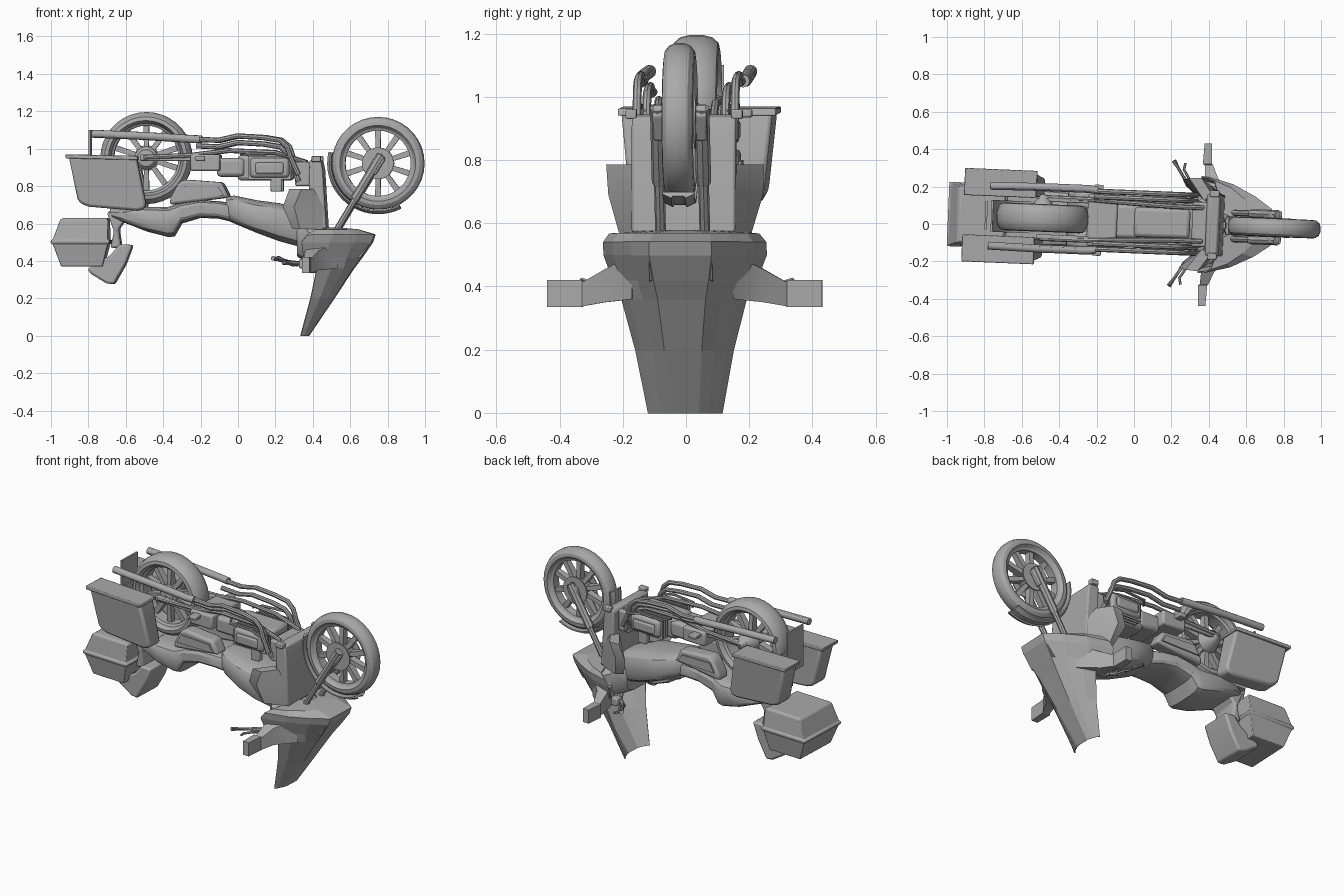
import bpy, bmesh, math
from mathutils import Vector

if "Cube" in bpy.data.objects:
    bpy.data.objects.remove(bpy.data.objects["Cube"], do_unlink=True)

grey = bpy.data.materials.new("plain grey")
grey.use_nodes = True
grey.diffuse_color = (0.4, 0.4, 0.4, 1)
grey.node_tree.nodes["Principled BSDF"].inputs["Base Color"].default_value = (0.4, 0.4, 0.4, 1)
parts = []


def finish(name, bm, mirror=False, bevel=0.0, thick=0.0):
    """Turn a bmesh into a part, sharing the slight yaw of the whole bike."""
    bmesh.ops.recalc_face_normals(bm, faces=bm.faces)
    me = bpy.data.meshes.new(name)
    bm.to_mesh(me)
    bm.free()
    ob = bpy.data.objects.new(name, me)
    bpy.context.collection.objects.link(ob)
    me.materials.append(grey)
    ob.rotation_euler.z = math.radians(-2.4)
    ob.location.y = 0.012
    if thick:
        m = ob.modifiers.new("thickness", 'SOLIDIFY')
        m.thickness, m.offset = thick, 0
    if bevel:
        m = ob.modifiers.new("bevel", 'BEVEL')
        m.width, m.segments = bevel, 2
    if mirror:
        ob.modifiers.new("mirror", 'MIRROR').use_axis = (False, True, False)
    parts.append(ob)


def skin(bm, rings, closed=True, loop=False, caps=True):
    """Bridge rings of points with quads."""
    rows = [[bm.verts.new(p) for p in r] for r in rings]
    n = len(rows[0])
    pairs = list(zip(rows, rows[1:])) + ([(rows[-1], rows[0])] if loop else [])
    for a, b in pairs:
        for i in range(n if closed else n - 1):
            j = (i + 1) % n
            bm.faces.new((a[i], a[j], b[j], b[i]))
    if caps and not loop:
        bm.faces.new(rows[0][::-1])
        bm.faces.new(rows[-1])


def prism(name, outline, y0, y1, slope=0.0, **kw):
    """Side outline in x, z pulled across y; slope narrows the outer side downward."""
    bm = bmesh.new()
    top = max(z for x, z in outline)
    skin(bm, [[(x, y0, z) for x, z in outline],
              [(x, y1 + slope * (z - top), z) for x, z in outline]])
    finish(name, bm, **kw)


def box(name, x0, x1, y0, y1, z0, z1, **kw):
    prism(name, [(x0, z0), (x1, z0), (x1, z1), (x0, z1)], y0, y1, **kw)


def hull(name, stations, n=16, power=0.6, **kw):
    """Rounded body from stations of x, low z, high z, half width."""
    rings = []
    for x, z0, z1, w in stations:
        ring = []
        for i in range(n):
            c, s = (f(math.tau * (i + .5) / n) for f in (math.cos, math.sin))
            ring.append((x, w * math.copysign(abs(c) ** power, c),
                         (z0 + z1) / 2 + (z1 - z0) / 2 * math.copysign(abs(s) ** power, s)))
        rings.append(ring)
    bm = bmesh.new()
    skin(bm, rings)
    finish(name, bm, **kw)


def tube(name, pts, r, n=8, **kw):
    pts = [Vector(p) for p in pts]
    rings = []
    for i, p in enumerate(pts):
        d = (pts[min(i + 1, len(pts) - 1)] - pts[max(i - 1, 0)]).normalized()
        u = d.cross(Vector((0, 1, 0)) if abs(d.y) < .8 else Vector((0, 0, 1))).normalized()
        v = d.cross(u)
        rings.append([p + r * (u * math.cos(a) + v * math.sin(a))
                      for a in (math.tau * k / n for k in range(n))])
    bm = bmesh.new()
    skin(bm, rings)
    finish(name, bm, **kw)


def lathe(name, profile, cx, cz, start=0, end=360, n=36, **kw):
    """Spin a closed r, y profile about a crosswise axis."""
    full = end - start == 360
    rings = []
    for i in range(n if full else n + 1):
        a = math.radians(start + (end - start) * i / n)
        rings.append([(cx + r * math.cos(a), y, cz + r * math.sin(a)) for r, y in profile])
    bm = bmesh.new()
    skin(bm, rings, loop=full)
    finish(name, bm, **kw)


def ring(name, half, cx, cz, **kw):
    """Symmetric closed profile from its +y half."""
    lathe(name, half + [(r, -y) for r, y in reversed(half)], cx, cz, **kw)


def wheel(name, cx, cz, R, h):
    ring(name + "_tyre", [(R - .06, .6 * h), (R - .045, .95 * h), (R - .025, .9 * h),
                          (R - .008, .65 * h), (R, .25 * h)], cx, cz)
    ring(name + "_rim", [(R - .073, .5 * h), (R - .055, .65 * h)], cx, cz)
    ring(name + "_hub", [(.004, .05), (.045, .045), (.062, .025)], cx, cz, n=20)
    bm = bmesh.new()
    for i in range(10):                       # broad flat spokes
        a = math.tau * (i + .5) / 10
        d, t = Vector((math.cos(a), 0, math.sin(a))), Vector((-math.sin(a), 0, math.cos(a)))
        skin(bm, [[Vector((cx, v * w, cz)) + d * r + t * u * k
                   for u, v in ((-1, -1), (1, -1), (1, 1), (-1, 1))]
                  for r, k, w in ((.04, .012, .025), (R - .065, .016, .016))])
    finish(name + "_spokes", bm)


# Wheels, mudguards and fork
FX, FZ, RX, RZ = .75, .922, -.49, .95
wheel("front_wheel", FX, FZ, .248, .052)
wheel("rear_wheel", RX, RZ, .246, .078)
lathe("rear_hub_cone", [(.004, .03), (.07, .03), (.05, .08), (.012, .125), (.004, .125)], RX, RZ, n=16)
ring("front_mudguard", [(.25, .05), (.258, .05), (.272, .022), (.264, .018)], FX, FZ, start=167, end=297, n=18)
ring("rear_mudguard", [(.265, .085), (.275, .085)], RX, RZ, start=178, end=262, n=14)
ring("front_brake_disc", [(.03, .052), (.085, .052), (.085, .046), (.03, .046)], FX, FZ, n=24)
tube("fork_legs", [(.77, .07, .965), (.63, .07, .735), (.625, .07, .73)], .024, mirror=True)
tube("fork_tubes", [(.65, .07, .765), (.51, .07, .53)], .017, mirror=True)
prism("fork_feet", [(.70, .88), (.74, .86), (.79, .94), (.77, .975), (.73, .95)], .05, .085, mirror=True, bevel=.006)

# Windscreen and nose fairing, one faceted shell with a closed cap
levels = [(0, .34, .375, .115), (.2, .395, .51, .153), (.36, .43, .615, .195), (.42, .36, .66, .225),
          (.5, .35, .715, .255), (.54, .38, .73, .255), (.565, .42, .64, .235), (.575, .48, .54, .06)]
cut = [(1, 0), (.86, .4), (.62, .75), (.38, 1)]
bm = bmesh.new()
skin(bm, [[(xe + f * (xc - xe), s * g * w, z) for s, seq in ((1, cut), (-1, cut[::-1])) for g, f in seq]
          for z, xe, xc, w in levels], closed=False, caps=False)
finish("nose_fairing", bm, thick=.008)
hull("dash_panel", [(.32, .42, .62, .13), (.38, .39, .62, .2), (.46, .40, .57, .225), (.56, .45, .56, .17)], n=12)
prism("headlight_hoods", [(.58, .40), (.66, .42), (.715, .5), (.66, .5)], .06, .1, mirror=True)

# Mirrors on tapered arms
bm = bmesh.new()
skin(bm, [[(x0, y, z0), (x1, y, z0), (x1, y, z1), (x0, y, z1)] for y, x0, x1, z0, z1 in (
    (.16, .38, .54, .36, .5), (.25, .37, .44, .35, .455), (.32, .365, .41, .338, .415),
    (.325, .355, .405, .335, .42), (.435, .36, .40, .335, .42))])
finish("mirrors", bm, mirror=True)

# Handlebars and levers
tube("handlebars", [(.38, .08, .44), (.35, .15, .385), (.28, .21, .39), (.20, .335, .415)], .013, mirror=True)
tube("levers", [(.31, .2, .375), (.28, .25, .385), (.255, .29, .385), (.262, .325, .39)], .007, n=6, mirror=True)
box("switch_pods", .335, .385, .15, .20, .36, .41, mirror=True, bevel=.008)

# Leg shields: cross plate with swept-back side wings
prism("leg_shield_plate", [(.39, .6), (.385, .93), (.40, .945), (.45, .935), (.46, .89), (.48, .57)], -.165, .165, bevel=.008)
box("leg_shield_tabs", .40, .45, .15, .185, .93, .96, mirror=True, bevel=.005)
bm = bmesh.new()
skin(bm, [[(x, y, z) for x, y in pts] for z, pts in (
    (.57, ((.47, .16), (.34, .21), (.30, .18), (.42, .12))),
    (.69, ((.465, .165), (.31, .245), (.25, .235), (.40, .12))),
    (.785, ((.41, .165), (.35, .25), (.285, .245), (.37, .13))))])
finish("leg_shield_wings", bm, mirror=True)

# Tank, seat, side covers and tail
hull("tank", [(-.06, .62, .745, .09), (-.02, .60, .75, .125), (.1, .55, .725, .155), (.22, .505, .71, .155),
              (.33, .475, .68, .13), (.46, .48, .62, .1)])
hull("seat", [(-.69, .64, .665, .08), (-.62, .61, .68, .13), (-.48, .555, .69, .155), (-.37, .527, .69, .15),
              (-.34, .53, .70, .145), (-.30, .60, .71, .14), (-.2, .63, .725, .135), (-.1, .625, .72, .12),
              (-.04, .61, .71, .1)], power=.5)
prism("side_covers", [(-.36, .70), (-.355, .74), (-.31, .82), (-.28, .835), (-.08, .82), (-.04, .74)],
      .06, .15, mirror=True, bevel=.015)
prism("cover_pads", [(-.33, .745), (-.30, .8), (-.1, .795), (-.07, .75)], .14, .158, mirror=True)
prism("tail_bracket", [(-.70, .66), (-.58, .65), (-.635, .57), (-.62, .47), (-.68, .47), (-.66, .56)], -.09, .09, bevel=.012)
prism("backrest", [(-.56, .485), (-.63, .49), (-.68, .43), (-.80, .36), (-.79, .335), (-.70, .28), (-.66, .275),
                   (-.60, .38)], -.1, .1, bevel=.012)

# Luggage
bm = bmesh.new()
skin(bm, [[(x0, -w, z), (x1, -w, z), (x1, w, z), (x0, w, z)] for z, x0, x1, w in (
    (.37, -.94, -.72, .145), (.49, -.985, -.69, .165), (.495, -.995, -.68, .172), (.51, -.995, -.68, .172),
    (.515, -.985, -.69, .165), (.62, -.945, -.69, .15), (.63, -.93, -.70, .14))])
finish("top_box", bm, bevel=.004)
prism("panniers", [(-.895, .955), (-.85, .73), (-.83, .705), (-.79, .69), (-.53, .668), (-.49, .68),
                   (-.485, .71), (-.535, .955)], .11, .24, slope=.1, mirror=True, bevel=.014)
prism("pannier_lids", [(-.915, .97), (-.91, .948), (-.525, .94), (-.53, .962)], .105, .25, mirror=True, bevel=.004)
box("rear_rack", -.68, -.5, -.13, .13, .66, .685)
box("rear_plate", -.797, -.785, -.075, .075, .84, 1.1)

# Exhausts: silencers and headers
tube("silencers", [(-.775, .16, 1.08), (-.5, .165, 1.068), (-.25, .165, 1.052), (-.2, .16, 1.05)], .021, n=12, mirror=True)
for k, (dz, dy) in enumerate(((0, .155), (-.035, .125))):
    tube("exhaust_pipes_%d" % (k + 1), [(-.22, dy, 1.05 + dz), (-.1, dy, 1.045 + dz), (0, dy, 1.068 + dz), (.14, dy, 1.06 + dz),
         (.23, dy, 1.045 + dz), (.27, dy, 1.01 + dz), (.29, dy, .95 + dz), (.33, dy, .86 + dz)],
         .014, mirror=True)
tube("frame_rails", [(-.5, .11, .955), (-.25, .11, .965), (-.05, .1, .99), (.2, .09, .98), (.36, .09, .93), (.44, .08, .7)], .013, mirror=True)

# Engine and drive
box("engine_core", .0, .3, -.08, .08, .83, .965, bevel=.02)
box("gearbox", -.25, -.09, -.14, .14, .88, .97, bevel=.012)
box("clutch_housing", -.11, .04, -.09, .09, .85, .95, bevel=.02)
box("cylinder_heads", .07, .28, .07, .15, .845, .95, mirror=True, bevel=.018)
box("valve_covers", .1, .25, .145, .165, .865, .925, mirror=True, bevel=.01)
for i in range(3):
    box("cooling_fin_%d" % (i + 1), .06, .29, .08 + i * .022, .088 + i * .022, .835, .96, mirror=True)
box("intake_boxes", .18, .24, .09, .13, .77, .84, mirror=True, bevel=.006)
tube("engine_guards", [(.02, .1, .97), (.05, .15, .97), (.2, .16, .975), (.29, .16, .95), (.31, .13, .86)], .008, mirror=True)
box("foot_pegs", -.22, -.17, .12, .19, .935, .96, mirror=True, bevel=.006)
box("swing_arm", -.52, -.2, .088, .112, .935, .97, mirror=True, bevel=.006)
box("radiator", .31, .39, -.12, .12, .8, .93, bevel=.01)

# Smooth curved surfaces, keep the creases; the fairing stays faceted
bpy.ops.object.select_all(action='DESELECT')
for ob in parts:
    ob.select_set(ob.name != "nose_fairing")
bpy.context.view_layer.objects.active = parts[0]
bpy.ops.object.shade_smooth_by_angle(angle=math.radians(30))
